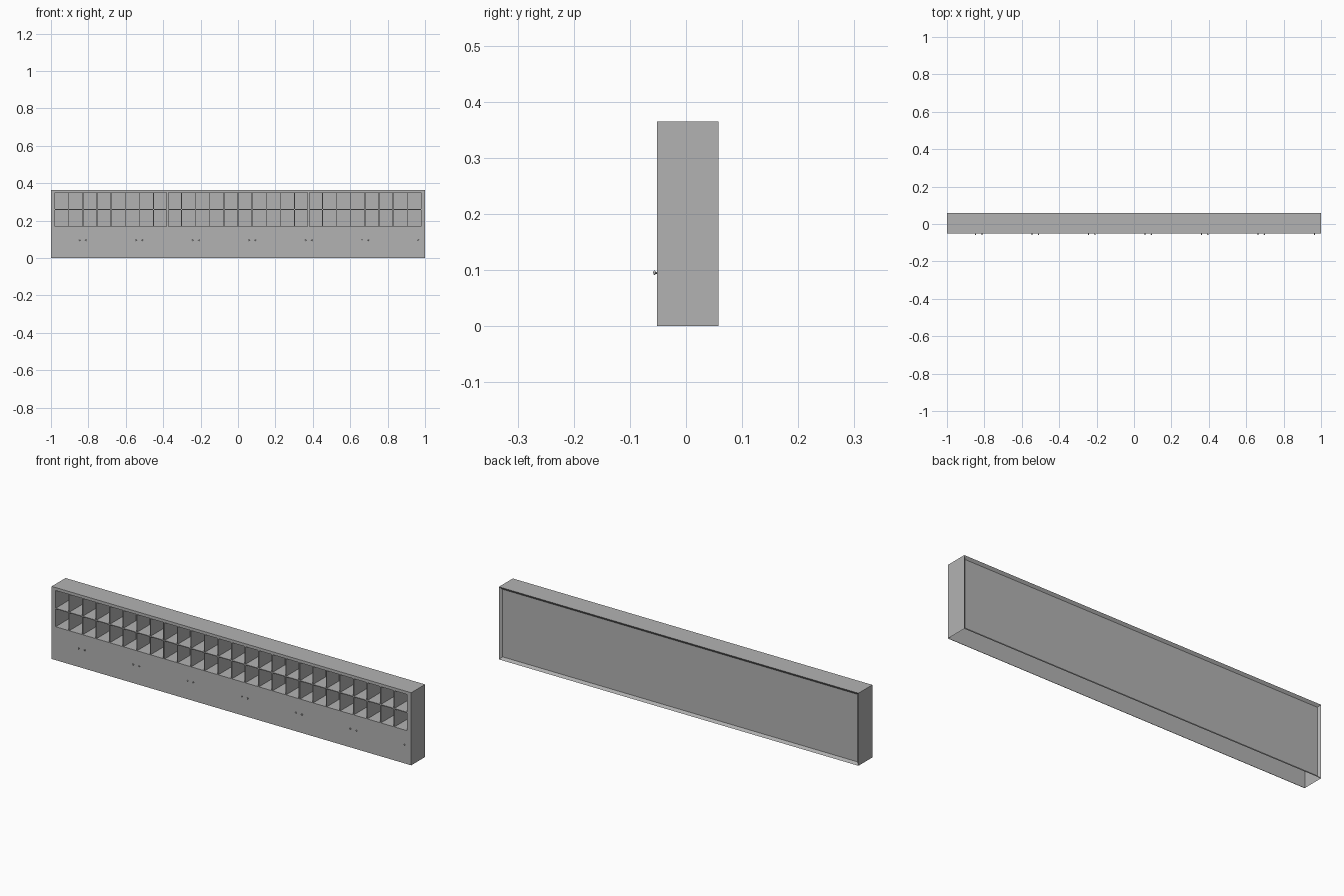
import bpy, bmesh
from mathutils import Matrix, Vector

if "Cube" in bpy.data.objects:
    bpy.data.objects.remove(bpy.data.objects["Cube"])

GREY = (0.45, 0.45, 0.45, 1.0)
mat = bpy.data.materials.new("plain_grey")
mat.use_nodes = True
mat.diffuse_color = GREY
mat.node_tree.nodes["Principled BSDF"].inputs["Base Color"].default_value = GREY

FRONT, BACK, TOP = -0.052, 0.058, 0.365
EDGE, INSET, SKIN = 0.98, 0.01, 0.002
LOW, HIGH = 0.166, 0.352        # pigeonhole block heights
COLUMNS, BOARD = 26, 0.004
INNER = BACK - INSET


def add_object(name, bm):
    mesh = bpy.data.meshes.new(name)
    bm.to_mesh(mesh)
    bm.free()
    mesh.materials.append(mat)
    obj = bpy.data.objects.new(name, mesh)
    bpy.context.collection.objects.link(obj)
    return obj


def add_box(bm, x, y, z):
    """Box from three (low, high) ranges."""
    spans = (x, y, z)
    centre = Vector([sum(s) / 2 for s in spans])
    size = [s[1] - s[0] for s in spans]
    return bmesh.ops.create_cube(
        bm, size=1, matrix=Matrix.Translation(centre) @ Matrix.Diagonal((*size, 1)))


# Outer casing: open front and underside, recessed back
bm = bmesh.new()
add_box(bm, (-1, 1), (FRONT, BACK), (0, TOP))
bm.normal_update()
bmesh.ops.delete(bm, geom=[f for f in bm.faces if f.normal.z < -0.5 or f.normal.y < -0.5],
                 context='FACES')
back = [f for f in bm.faces if f.normal.y > 0.5]
bmesh.ops.inset_region(bm, faces=back, thickness=0.018, use_boundary=True)
bmesh.ops.translate(bm, verts=list({v for f in back for v in f.verts}), vec=(0, -INSET, 0))
add_object("casing", bm)

# Front cupboard panel and the frame round the pigeonholes
bm = bmesh.new()
skin = (FRONT, FRONT + SKIN)
add_box(bm, (-1, 1), skin, (0, LOW))
add_box(bm, (-1, 1), skin, (HIGH, TOP))
for x in ((-1, -EDGE), (EDGE, 1)):
    add_box(bm, x, skin, (LOW, HIGH))
add_object("front_panel", bm)

# Shelves
bm = bmesh.new()
for z in (LOW, (LOW + HIGH) / 2, HIGH):
    add_box(bm, (-EDGE, EDGE), (FRONT, INNER), (z - BOARD / 2, z + BOARD / 2))
add_object("shelves", bm)

# Upright dividers, doubled where two units meet
bm = bmesh.new()
for i in range(COLUMNS + 1):
    x = -EDGE + i * 2 * EDGE / COLUMNS
    offsets = (-0.003, 0.003) if i in (8, 18) else (0,)
    for d in offsets:
        half = BOARD / 2
        add_box(bm, (x + d - half, x + d + half), (FRONT, INNER), (LOW, HIGH))
add_object("dividers", bm)

# Small door knobs in pairs, the last door has one only
bm = bmesh.new()
for i in range(7):
    middle = -0.83 + i * 0.302
    for side in (-1, 1):
        x = middle + side * 0.017
        if x > EDGE:
            continue
        stem = Matrix.Translation((x, FRONT - 0.002, 0.095)) @ Matrix.Rotation(1.5708, 4, 'X')
        bmesh.ops.create_cone(bm, cap_ends=True, segments=10, radius1=0.0018,
                              radius2=0.0018, depth=0.004, matrix=stem)
        ball = Matrix.Translation((x, FRONT - 0.004, 0.095)) @ Matrix.Diagonal((1, 0.6, 1, 1))
        bmesh.ops.create_uvsphere(bm, u_segments=12, v_segments=8, radius=0.004, matrix=ball)
for f in bm.faces:
    f.smooth = True
add_object("door_knobs", bm)
